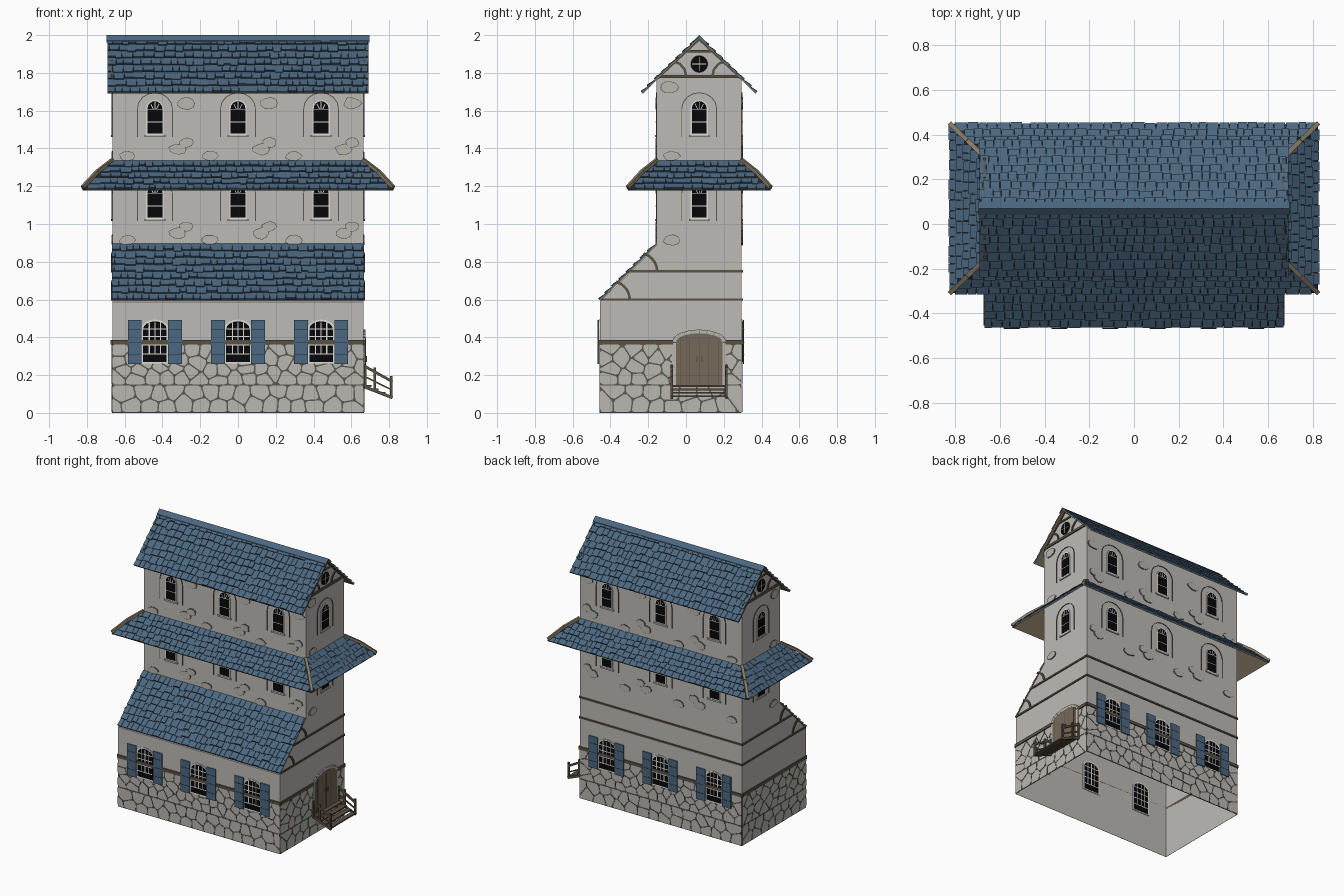
import bpy, bmesh, math, random
from mathutils import Vector as V

if "Cube" in bpy.data.objects:
    bpy.data.objects.remove(bpy.data.objects["Cube"])
random.seed(4)

COLOURS = {"plaster": (188, 186, 181), "stone": (184, 182, 176), "mortar": (92, 88, 81),
           "roof_blue": (77, 103, 127), "tile_gap": (36, 46, 56), "dark_wood": (92, 82, 68),
           "light_wood": (134, 122, 100), "door_wood": (116, 104, 89),
           "frame_white": (222, 222, 218), "glass_black": (16, 16, 18)}
MATS = {}
for n, c in COLOURS.items():
    MATS[n] = bpy.data.materials.new(n)
    MATS[n].diffuse_color = [(k / 255) ** 2.2 for k in c] + [1]

# wall frames: origin, sideways direction, outward normal
WALLS = {"front": ((0, -.455, 0), (1, 0, 0), (0, -1, 0)),
         "tower": ((0, -.155, 0), (1, 0, 0), (0, -1, 0)),
         "back": ((0, .295, 0), (1, 0, 0), (0, 1, 0)),
         "right": ((.665, 0, 0), (0, 1, 0), (1, 0, 0)),
         "left": ((-.665, 0, 0), (0, 1, 0), (-1, 0, 0))}


class Part:
    def __init__(self, name):
        self.name, self.bm, self.slots = name, bmesh.new(), []

    def face(self, verts, mat):
        if mat not in self.slots:
            self.slots.append(mat)
        self.bm.faces.new(verts).material_index = self.slots.index(mat)

    def solid(self, low, top, mat, side=None, under=None):
        a = [self.bm.verts.new(p) for p in low]
        b = [self.bm.verts.new(p) for p in top]
        self.face(b, mat)
        self.face(a[::-1], under or side or mat)
        for i in range(len(a)):
            j = (i + 1) % len(a)
            self.face((a[i], a[j], b[j], b[i]), side or mat)

    def plate(self, wall, pts, d0, d1, mat, side=None):
        o, u, n = map(V, WALLS[wall])
        at = lambda d: [o + u * p[0] + n * d + V((0, 0, p[1])) for p in pts]
        self.solid(at(d0), at(d1), mat, side)

    def rect(self, wall, x0, x1, z0, z1, d0, d1, mat):
        self.plate(wall, [(x0, z0), (x1, z0), (x1, z1), (x0, z1)], d0, d1, mat)

    def strip(self, wall, pts, w, d0, d1, mat):
        for p, q in zip(pts, pts[1:]):
            p, q = V(p), V(q)
            t = (q - p).normalized()
            s = V((-t.y, t.x)) * w / 2
            self.plate(wall, [p - s, q - s, q + s, p + s], d0, d1, mat)

    def bar(self, p, q, w, h, mat):
        p, q = V(p), V(q)
        t = (q - p).normalized()
        s = t.cross(V((0, 0, 1)) if abs(t.z) < .95 else V((1, 0, 0))).normalized()
        r = s.cross(t) * h / 2
        s = s * w / 2
        ring = lambda c: [c - s - r, c + s - r, c + s + r, c - s + r]
        self.solid(ring(p), ring(q), mat)

    def finish(self):
        bmesh.ops.recalc_face_normals(self.bm, faces=self.bm.faces)
        me = bpy.data.meshes.new(self.name)
        self.bm.to_mesh(me)
        for s in self.slots:
            me.materials.append(MATS[s])
        bpy.context.collection.objects.link(bpy.data.objects.new(self.name, me))


def arch(x, z0, w, h, rise, n=8):
    c = [(x + w / 2 * math.cos(math.pi * i / n), z0 + h - rise + rise * math.sin(math.pi * i / n))
         for i in range(n + 1)]
    return [(x + w / 2, z0)] + c + [(x - w / 2, z0)]


def arc(cx, cz, r, a0, a1, n=6):
    return [(cx + r * math.cos(math.radians(a0 + (a1 - a0) * i / n)),
             cz + r * math.sin(math.radians(a0 + (a1 - a0) * i / n))) for i in range(n + 1)]


# ---- wall shell, open underneath
p = Part("house_walls")
prof = [(-.455, 0), (-.455, .588), (-.155, .885), (-.155, 1.765), (.07, 1.978), (.295, 1.765), (.295, 0)]
L = [p.bm.verts.new((-.665, y, z)) for y, z in prof]
R = [p.bm.verts.new((.665, y, z)) for y, z in prof]
p.face(L, "plaster")
p.face(R[::-1], "plaster")
for i in range(len(prof) - 1):
    p.face((L[i], R[i], R[i + 1], L[i + 1]), "plaster")
p.finish()


# ---- rubble stone base: cells clipped between jittered seeds
def clip(poly, mid, n):
    out = []
    for a, b in zip(poly, poly[1:] + poly[:1]):
        da, db = (a - mid).dot(n), (b - mid).dot(n)
        if da <= 0:
            out.append(a)
        if da * db < 0:
            out.append(a + (b - a) * (da / (da - db)))
    return out


def rubble(part, wall, x0, x1, z0, z1, rows, gap=.0036):
    part.rect(wall, x0, x1, z0, z1, .0006, .002, "mortar")
    cols = round((x1 - x0) / .09)
    cw, ch = (x1 - x0) / cols, (z1 - z0) / rows
    seeds = [V((x0 + cw * (i + .5 + .5 * (j % 2) - .25 + random.uniform(-.3, .3)),
                z0 + ch * (j + .5 + random.uniform(-.28, .28)))) for i in range(cols) for j in range(rows)]
    for s in seeds:
        poly = [V(q) for q in ((x0, z0 + gap), (x1, z0 + gap), (x1, z1 - gap), (x0, z1 - gap))]
        for t in seeds:
            if t is not s and (t - s).length < .3 and poly:
                n = (t - s).normalized()
                poly = clip(poly, (s + t) / 2 - n * gap, n)
        if len(poly) > 2:    # soften the corners
            soft = []
            for a, b in zip(poly, poly[1:] + poly[:1]):
                soft += [a.lerp(b, .15), a.lerp(b, .85)]
            part.plate(wall, soft, .001, .004, "stone", "mortar")


p = Part("stone_base")
for wall, a, b in (("front", -.665, .665), ("back", -.665, .665), ("right", -.455, .295), ("left", -.455, .295)):
    rubble(p, wall, a, b, 0, .148, 2)
    rubble(p, wall, a, b, .148, .365, 4)
p.finish()

# ---- wooden bands, gable timbers and curved braces
p = Part("wall_timbers")
for wall in ("front", "back", "left"):
    a, b = (-.455, .295) if wall == "left" else (-.668, .668)
    p.rect(wall, a, b, .363, .385, 0, .009, "dark_wood")
for a, b in ((-.455, -.07), (.21, .295)):
    p.rect("right", a, b, .363, .385, 0, .009, "dark_wood")
for z in (.6, .75):
    p.rect("back", -.668, .668, z - .006, z + .006, 0, .007, "dark_wood")
for wall in ("left", "right"):
    p.rect(wall, -.45, .295, .594, .606, 0, .007, "dark_wood")
    p.rect(wall, -.3, .295, .744, .756, 0, .007, "dark_wood")
    for y, z in ((-.395, .6), (-.25, .75)):
        p.strip(wall, arc(y, z, .097, 0, 75), .014, 0, .007, "dark_wood")
    p.rect(wall, -.155, .295, 1.772, 1.79, 0, .008, "dark_wood")
    p.rect(wall, .0, .14, 1.908, 1.92, 0, .008, "dark_wood")
    for s in (-1, 1):
        p.strip(wall, [(.07 + s * .225, 1.77), (.07, 1.98)], .016, 0, .007, "dark_wood")
        p.strip(wall, [(.07 + s * q, z) for q, z in ((.07, 1.785), (.078, 1.82), (.105, 1.85), (.14, 1.86))],
                .013, 0, .007, "dark_wood")
p.finish()

# ---- loose stones and arched outlines on the plaster
p = Part("plaster_stones")


def blob(wall, x, z, w, h):
    k = [random.uniform(.85, 1.12) for _ in range(9)]
    for g, d, m in ((.0035, .003, "mortar"), (0, .006, "stone")):
        p.plate(wall, [(x + (w / 2 + g) * k[i] * math.cos(i * .698), z + (h / 2 + g) * k[i] * math.sin(i * .698))
                       for i in range(9)], 0, d, m)


for wall in ("tower", "back", "left", "right"):
    side = wall in ("left", "right")
    for c in ((.07,) if side else (-.44, 0, .44)):
        for z in (1.36, .915):
            blob(wall, c - .145, z, .085, .05)
            if not side:
                blob(wall, c + .12, z + .035, .085, .055)
                blob(wall, c + .165, z + .07, .07, .05)
        blob(wall, c - .155 if side else c + .165, 1.725 if side else 1.64, .09, .06)
        for z in (1.46, 1.015):
            p.strip(wall, arch(c, z, .185, .235, .085), .005, 0, .004, "mortar")
            p.rect(wall, c - .055, c + .055, z, z + .012, 0, .008, "stone")
p.finish()

# ---- windows
p = Part("tower_windows")
for wall in ("tower", "back", "left", "right"):
    for c in ((.07,) if wall in ("left", "right") else (-.44, 0, .44)):
        for z in (1.472, 1.027):
            p.plate(wall, arch(c, z, .092, .185, .045), -.004, .004, "frame_white")
            p.plate(wall, arch(c, z + .007, .078, .171, .038), -.005, .005, "glass_black")
            p.rect(wall, c - .04, c + .04, z + .066, z + .07, -.006, .006, "frame_white")
            p.rect(wall, c - .04, c + .04, z + .134, z + .138, -.006, .006, "frame_white")
            for q in (-.022, 0, .022):
                p.strip(wall, [(c + q * .4, z + .137), (c + q, z + .173 - abs(q) * .4)],
                        .004, -.006, .006, "frame_white")
for wall in ("left", "right"):   # round gable window
    for r, d, m in ((.047, .003, "mortar"), (.044, .005, "glass_black")):
        p.plate(wall, arc(.07, 1.847, r, 0, 345, 23), -d, d, m)
    p.rect(wall, .0685, .0715, 1.81, 1.884, 0, .006, "frame_white")
    p.rect(wall, .033, .107, 1.8455, 1.8485, 0, .006, "frame_white")
p.finish()

p, sh = Part("ground_windows"), Part("shutters")
for wall in ("front", "back"):
    for c in (-.44, 0, .44):
        p.plate(wall, arch(c, .262, .145, .232, .05), -.005, .005, "frame_white")
        p.plate(wall, arch(c, .27, .125, .215, .042), -.0058, .0058, "glass_black")
        for q in (-.03, 0, .03):
            p.rect(wall, c + q - .003, c + q + .003, .31, .478, -.0068, .0068, "frame_white")
        for z in (.312, .36, .405, .445):
            p.rect(wall, c - .062, c + .062, z - .003, z + .003, -.0068, .0068, "frame_white")
        for s in (-1, 1):
            x0, x1 = sorted((c + s * .07, c + s * .143))
            sh.rect(wall, x0, x1, .258, .492, .006, .013, "roof_blue")
            for z in (.31, .375, .44):
                sh.rect(wall, x0 + .002, x1 - .002, z - .0015, z + .0015, .006, .014, "tile_gap")
p.finish()
sh.finish()


# ---- tiled roofs: staggered tapered tiles on a sloped slab
def tiled(part, bl, br, tl, tr, rows):
    bl, br, tl, tr = map(V, (bl, br, tl, tr))
    n = (br - bl).cross(tl - bl).normalized()
    q = [bl, br, tr, tl]
    part.solid([c - n * .006 for c in q], q, "tile_gap", "light_wood")
    u = (br - bl).normalized()
    ends = lambda v: (bl.lerp(tl, v), br.lerp(tr, v))

    def pt(x, v, d):
        a, b = ends(v)
        lo, hi = (a - bl).dot(u), (b - bl).dot(u)
        return a + u * (min(max(x, lo), hi) - lo) + n * d

    width = (br - bl).length
    for r in range(rows):
        x = -random.uniform(0, .04)
        while x < width:
            w = random.uniform(.032, .06)
            v0 = max(0, (r + random.uniform(-.2, .12)) / rows)
            v1 = min(1, (r + .99) / rows)
            a, b = x + .0012, x + w - .0012
            x += w
            lo, hi = [(e - bl).dot(u) for e in ends(v1)]
            if b < lo + .006 or a > hi - .006:
                continue
            h = random.uniform(.008, .012)
            foot = [(a, v0), (b, v0), (b, v1), (a, v1)]
            part.solid([pt(*f, .0) for f in foot],
                       [pt(*f, d) for f, d in zip(foot, (h, h, .002, .002))], "roof_blue")


p = Part("main_roof")
tiled(p, (-.692, -.232, 1.695), (.692, -.232, 1.695), (-.692, .07, 1.987), (.692, .07, 1.987), 8)
tiled(p, (.692, .372, 1.695), (-.692, .372, 1.695), (.692, .07, 1.987), (-.692, .07, 1.987), 8)
for s in (-1, 1):   # ridge capping
    cap = [(.07, 2.0), (.07 + s * .03, 1.972), (.07 + s * .03, 1.962), (.07, 1.99)]
    p.solid([(-.695, y, z) for y, z in cap], [(.695, y, z) for y, z in cap], "roof_blue")
p.finish()

p = Part("lean_to_roof")
tiled(p, (-.668, -.457, .598), (.668, -.457, .598), (-.668, -.155, .895), (.668, -.155, .895), 8)
p.finish()

p = Part("skirt_roof")
lo = [(-.822, -.308, 1.182), (.822, -.308, 1.182), (.822, .448, 1.182), (-.822, .448, 1.182)]
hi = [(-.665, -.155, 1.335), (.665, -.155, 1.335), (.665, .295, 1.335), (-.665, .295, 1.335)]
for i in range(4):
    j = (i + 1) % 4
    tiled(p, lo[i], lo[j], hi[i], hi[j], 5)
p.finish()
p = Part("hip_beams")
for a, b in zip(lo, hi):
    a, b = V(a) + V((0, 0, .012)), V(b) + V((0, 0, .003))
    m = a.lerp(b, .5) + V((0, 0, .012))
    p.bar(a, m, .02, .018, "light_wood")
    p.bar(m, b, .02, .018, "light_wood")
p.finish()

# ---- arched double door with stone surround
p = Part("door")
p.plate("right", arch(.07, .14, .282, .3, .06), 0, .006, "mortar")
ring = arch(.07, .14, .266, .291, .055, 10)
for a, b in zip(ring, ring[1:]):
    p.strip("right", [V(a).lerp(V(b), .03), V(a).lerp(V(b), .97)], .02, 0, .009, "stone")
p.plate("right", arch(.07, .14, .246, .281, .045), 0, .011, "door_wood")
for y in (-.03, .02, .07, .12, .17):
    p.rect("right", y - .001, y + .001, .145, .40, 0, .012, "dark_wood")
for y in (.056, .084):
    p.rect("right", y - .004, y + .004, .27, .3, 0, .018, "mortar")
p.finish()

# ---- hanging steps with railings
p = Part("door_steps")
for i in range(4):
    x, z = .69 + i * .037, .142 - i * .018
    p.bar((x, -.075, z), (x, .215, z), .036, .009, "dark_wood")
for y in (-.076, .214):
    p.bar((.665, y, .14), (.818, y, .08), .012, .016, "dark_wood")
    p.bar((.665, y, .25), (.818, y, .165), .012, .014, "dark_wood")
    p.bar((.665, y, .195), (.818, y, .12), .008, .008, "dark_wood")
    for x, z0, z1 in ((.673, .13, .255), (.725, .11, .24), (.812, .078, .195)):
        p.bar((x, y, z0), (x, y, z1), .013, .013, "dark_wood")
p.finish()

for m in bpy.data.materials:
    if m.users and not m.is_grease_pencil:
        m.use_nodes = True
        m.node_tree.nodes["Principled BSDF"].inputs["Base Color"].default_value = m.diffuse_color
